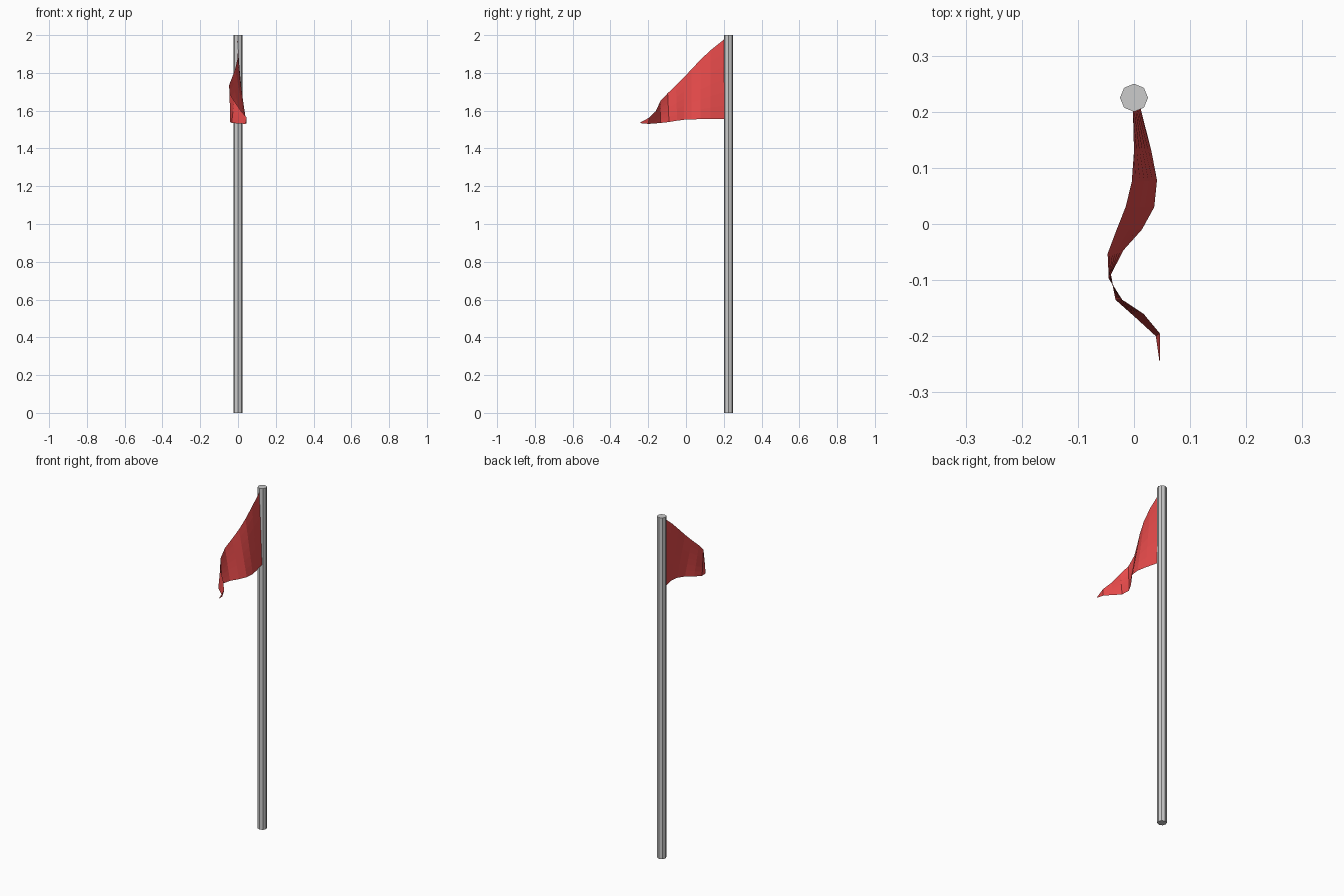
import bpy, bmesh
from mathutils import Vector

# Pole: eight-sided cylinder
bpy.ops.mesh.primitive_cylinder_add(vertices=8, radius=0.025, depth=2, location=(0, 0.225, 1))
bpy.context.object.name = "pole"

# Flag edges from the pole to the tip, as (x, y, z)
top_edge = [(-0.002, 0.205, 1.98), (0, 0.13, 1.92), (-0.004, 0.075, 1.868), (-0.015, 0.03, 1.82),
            (-0.031, -0.01, 1.777), (-0.047, -0.053, 1.735), (-0.045, -0.097, 1.692),
            (-0.021, -0.135, 1.652), (0.017, -0.16, 1.597), (0.046, -0.195, 1.563),
            (0.046, -0.244, 1.536)]
bottom_edge = [(0.012, 0.205, 1.555), (0.031, 0.13, 1.555), (0.041, 0.078, 1.555),
               (0.036, 0.03, 1.554), (0.014, -0.01, 1.552), (-0.019, -0.047, 1.547),
               (-0.041, -0.09, 1.54), (-0.033, -0.135, 1.535), (0.003, -0.167, 1.532),
               (0.039, -0.2, 1.53), (0.045, -0.242, 1.534)]
ROWS = 6

# Flag: cloth grid stretched between the two wavy edges
bm = bmesh.new()
grid = [[bm.verts.new(Vector(t).lerp(Vector(b), r / ROWS)) for r in range(ROWS + 1)]
        for t, b in zip(top_edge, bottom_edge)]
for left, right in zip(grid, grid[1:]):
    for r in range(ROWS):
        bm.faces.new((left[r], right[r], right[r + 1], left[r + 1]))
mesh = bpy.data.meshes.new("flag")
bm.to_mesh(mesh)
bm.free()
flag = bpy.data.objects.new("flag", mesh)
bpy.context.collection.objects.link(flag)

# Red cloth
red = bpy.data.materials.new("red_cloth")
red.diffuse_color = (0.8, 0.07, 0.07, 1)
mesh.materials.append(red)
